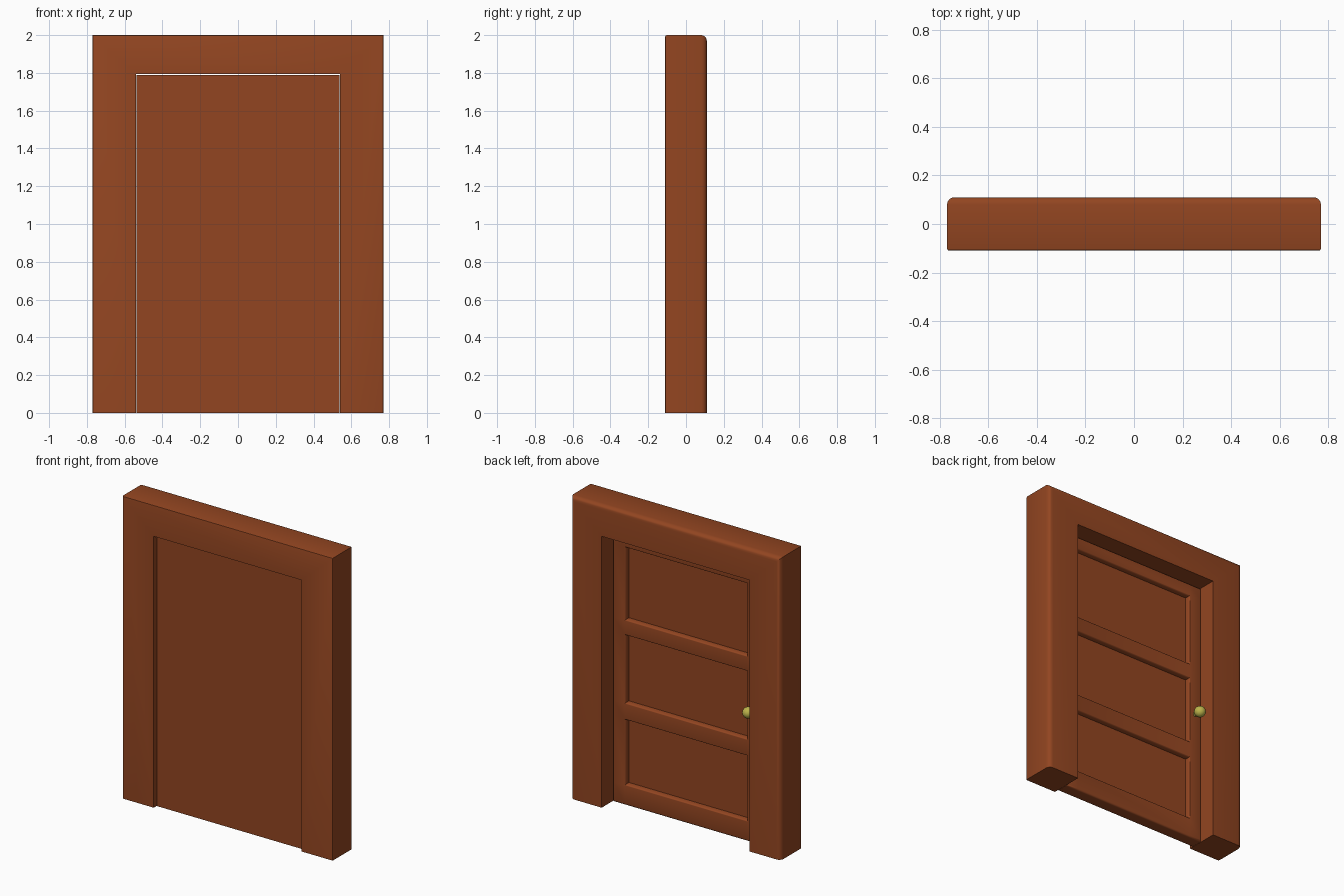
import bpy, bmesh, math
from mathutils import Vector

if "Cube" in bpy.data.objects:
    bpy.data.objects.remove(bpy.data.objects["Cube"])


def material(name, rgb):
    m = bpy.data.materials.new(name)
    m.diffuse_color = (*rgb, 1)
    m.use_nodes = True
    m.node_tree.nodes["Principled BSDF"].inputs["Base Color"].default_value = m.diffuse_color
    return m


wood = material("brown_wood", (0.29, 0.06, 0.015))
brass = material("brass", (0.5, 0.45, 0.07))


def finish(bm, name, mat):
    bmesh.ops.recalc_face_normals(bm, faces=bm.faces)
    me = bpy.data.meshes.new(name)
    bm.to_mesh(me)
    bm.free()
    me.materials.append(mat)
    ob = bpy.data.objects.new(name, me)
    bpy.context.collection.objects.link(ob)
    bpy.ops.object.select_all(action='DESELECT')
    ob.select_set(True)
    bpy.context.view_layer.objects.active = ob
    bpy.ops.object.shade_smooth_by_angle(angle=math.radians(40))
    return ob


def extrude_y(bm, faces, dy):
    geo = bmesh.ops.extrude_face_region(bm, geom=faces, use_keep_orig=True)["geom"]
    bmesh.ops.translate(bm, vec=Vector((0, dy, 0)),
                        verts=[v for v in geo if isinstance(v, bmesh.types.BMVert)])


def bevel(bm, test, size, segments):
    edges = [e for e in bm.edges if all(test(v.co) for v in e.verts)]
    bmesh.ops.bevel(bm, geom=edges, offset=size, segments=segments,
                    profile=0.5, affect='EDGES')


# Door frame: U profile extruded through the wall, rounded outer back edge
W, T, D = 0.77, 0.54, 0.11
outline = [(-W, 0), (-W, 2), (W, 2), (W, 0), (T, 0), (T, 1.795), (-T, 1.795), (-T, 0)]
bm = bmesh.new()
face = bm.faces.new([bm.verts.new((x, D, z)) for x, z in outline])
extrude_y(bm, [face], -2 * D)


def outer(c):
    return abs(c.x) > W - 0.001


bevel(bm, lambda c: outer(c) and c.y > D - 0.001, 0.03, 4)
bevel(bm, lambda c: outer(c) and c.y < -D + 0.001, 0.008, 2)
finish(bm, "door_frame", wood)

# Door leaf: flat front, three recessed panels on the back
xs = [-0.538, -0.45, 0.45, 0.538]
zs = [0, 0.13, 0.57, 0.67, 1.13, 1.22, 1.71, 1.79]
bm = bmesh.new()
grid = [[bm.verts.new((x, 0, z)) for x in xs] for z in zs]
panels, back = [], []
for j in range(len(zs) - 1):
    for i in range(3):
        f = bm.faces.new((grid[j][i], grid[j + 1][i], grid[j + 1][i + 1], grid[j][i + 1]))
        back.append(f)
        if i == 1 and j % 2 == 1:
            panels.append(f)
extrude_y(bm, back, -0.08)
bmesh.ops.recalc_face_normals(bm, faces=bm.faces)
for thickness, depth in ((0.004, -0.002), (0.006, -0.008), (0.001, -0.025)):
    bmesh.ops.inset_individual(bm, faces=panels, thickness=thickness, depth=depth)
rim = [e for e in bm.edges if all(abs(v.co.y) < 1e-5 for v in e.verts)
       and any(abs(f.normal.y) < 0.1 for f in e.link_faces)]
bmesh.ops.bevel(bm, geom=rim, offset=0.012, segments=3, profile=0.5, affect='EDGES')
finish(bm, "door_leaf", wood)

# Round knob on the back, with a short neck
bpy.ops.mesh.primitive_uv_sphere_add(segments=24, ring_count=16, radius=0.036,
                                     location=(-0.488, 0.047, 0.88),
                                     rotation=(math.pi / 2, 0, 0))
knob = bpy.context.object
knob.name = "knob"
bpy.ops.object.shade_smooth()
bpy.ops.mesh.primitive_cylinder_add(vertices=16, radius=0.014, depth=0.03,
                                    location=(-0.488, 0.01, 0.88),
                                    rotation=(math.pi / 2, 0, 0))
neck = bpy.context.object
neck.name = "knob_neck"
bpy.ops.object.shade_smooth_by_angle(angle=math.radians(40))
for ob in (knob, neck):
    ob.data.materials.append(brass)
